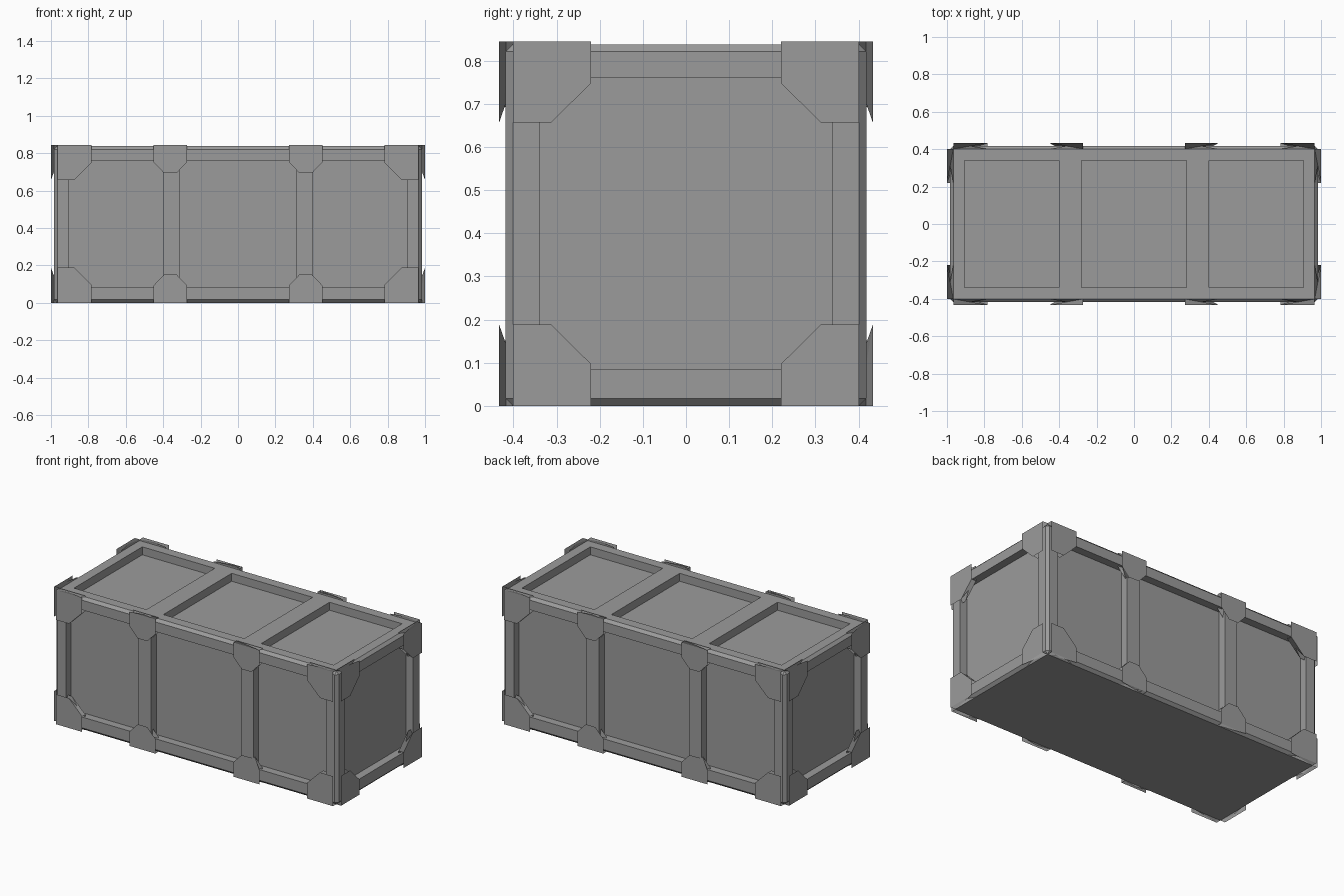
import bpy, bmesh
from mathutils import Matrix, Vector

if "Cube" in bpy.data.objects:
    bpy.data.objects.remove(bpy.data.objects["Cube"], do_unlink=True)

X, Y, Z = 0.983, 0.418, 0.838      # body half length, half depth, height
BEVEL = 0.017
DEPTH = 0.05                       # panel recess
TOP = 0.845                        # bracket top
PLATE_X, PLATE_Y = 1.0, 0.433      # bracket outer faces

grey = bpy.data.materials.new("crate_grey")
grey.use_nodes = True
grey.diffuse_color = (0.33, 0.33, 0.33, 1)
grey.node_tree.nodes["Principled BSDF"].inputs["Base Color"].default_value = grey.diffuse_color


def add_box(bm, lo, hi):
    lo, hi = Vector(lo), Vector(hi)
    size = hi - lo
    mat = Matrix.Translation((lo + hi) / 2) @ Matrix.Diagonal((*size, 1))
    bmesh.ops.create_cube(bm, size=1, matrix=mat)


def add_plate(bm, points, place, outer, inner):
    """Extrude a flat outline from its outer to its inner depth."""
    face = bm.faces.new([bm.verts.new(place(u, w, outer)) for u, w in points])
    new = bmesh.ops.extrude_face_region(bm, geom=[face])
    for v, (u, w) in zip(face.verts, points):
        v.co = place(u, w, outer)
    shift = Vector(place(0, 0, inner)) - Vector(place(0, 0, outer))
    verts = [g for g in new["geom"] if isinstance(g, bmesh.types.BMVert)]
    bmesh.ops.translate(bm, verts=verts, vec=shift)


def make_object(name, bm):
    bmesh.ops.recalc_face_normals(bm, faces=bm.faces)
    mesh = bpy.data.meshes.new(name)
    bm.to_mesh(mesh)
    bm.free()
    mesh.materials.append(grey)
    obj = bpy.data.objects.new(name, mesh)
    bpy.context.collection.objects.link(obj)
    return obj


# Crate body with chamfered edges
bm = bmesh.new()
add_box(bm, (-X, -Y, 0), (X, Y, Z))
bmesh.ops.bevel(bm, geom=bm.edges[:], offset=BEVEL, segments=1, affect='EDGES')
body = make_object("crate_body", bm)

# Pockets for the recessed panels
bm = bmesh.new()
out = 0.1
low, high = 0.085, 0.76
for side in (-1, 1):
    y0, y1 = sorted((side * (Y - DEPTH), side * (Y + out)))
    for a, b in ((-0.905, -0.4), (-0.312, 0.312), (0.4, 0.905)):
        add_box(bm, (a, y0, low), (b, y1, high))
    x0, x1 = sorted((side * (X - DEPTH), side * (X + out)))
    add_box(bm, (x0, -0.34, low), (x1, 0.34, high))
for a, b in ((-0.905, -0.4), (-0.282, 0.282), (0.4, 0.905)):
    add_box(bm, (a, -0.34, Z - DEPTH), (b, 0.34, Z + out))
pockets = make_object("panel_pockets", bm)
pockets.hide_render = True

cut = body.modifiers.new("panels", 'BOOLEAN')
cut.operation = 'DIFFERENCE'
cut.solver = 'EXACT'
cut.object = pockets
bpy.context.view_layer.objects.active = body
bpy.ops.object.modifier_apply(modifier=cut.name)
bpy.data.objects.remove(pockets, do_unlink=True)


# Bracket outlines: distance along the face, distance from the crate's end in height
def corner_outline(outer, inner):
    step = 0.092
    return [(outer, 0), (inner, 0), (inner, 0.097), (inner + step, 0.188), (outer, 0.188)]


def middle_outline(centre):
    return [(centre - 0.09, 0), (centre + 0.09, 0), (centre + 0.09, 0.092),
            (centre + 0.033, 0.152), (centre - 0.033, 0.152), (centre - 0.09, 0.092)]


long_corner = corner_outline(X - BEVEL, 0.783)
end_corner = corner_outline(Y - BEVEL, 0.22)

for level in ("bottom", "top"):
    def height(w, level=level):
        return TOP - w if level == "top" else w

    for s, face_name in ((-1, "front"), (1, "back")):
        for m, side_name in ((-1, "right"), (1, "left")):
            # Corner and middle brackets on the long sides
            def on_long(u, w, d):
                return (m * u, s * d, height(w))

            for kind, outline in (("corner", long_corner), ("middle", middle_outline(0.362))):
                bm = bmesh.new()
                add_plate(bm, outline, on_long, PLATE_Y, Y - BEVEL)
                make_object(f"{face_name}_{side_name}_{level}_{kind}_bracket", bm)

            # Corner brackets on the short ends
            def on_end(u, w, d):
                return (m * d, s * u, height(w))

            bm = bmesh.new()
            add_plate(bm, end_corner, on_end, PLATE_X, X - BEVEL)
            make_object(f"{side_name}_end_{face_name}_{level}_bracket", bm)
